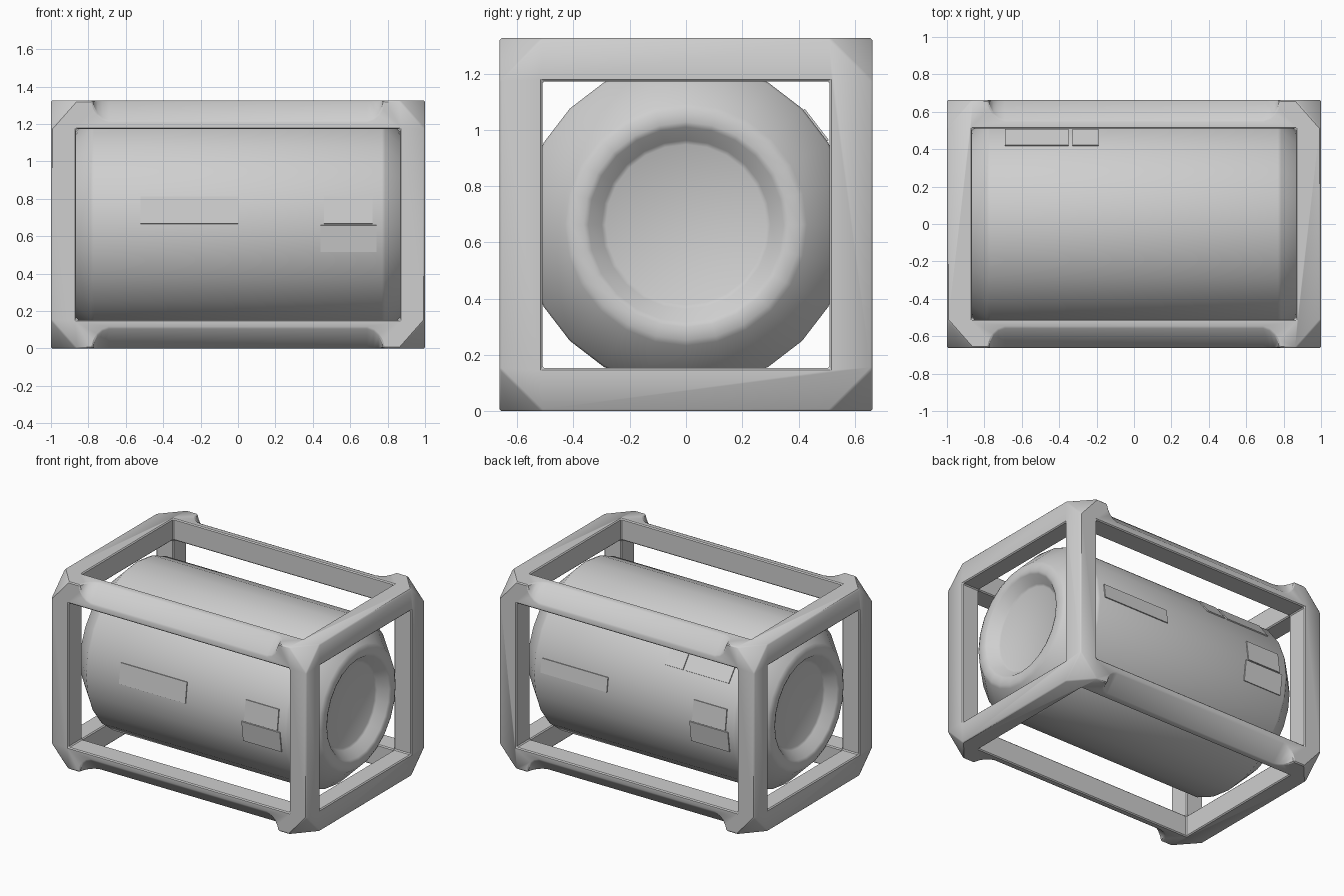
import bpy, bmesh, math
from mathutils import Vector, Matrix
from itertools import product

cube = bpy.data.objects.get("Cube")
if cube:
    bpy.data.objects.remove(cube, do_unlink=True)

MID = 0.663                      # half height and half depth of the cage
INNER = 0.51                     # half size of the openings
INNER_X = 0.865
RADIUS = 0.584                   # canister radius
SIDES = 24

grey = bpy.data.materials.new("light_grey")
grey.use_nodes = True
colour = (0.62, 0.62, 0.62, 1)
grey.diffuse_color = colour
bsdf = next(n for n in grey.node_tree.nodes if n.type == 'BSDF_PRINCIPLED')
bsdf.inputs["Base Color"].default_value = colour


def make(name, bm):
    """Turn a bmesh centred on the origin into an object at cage height."""
    bmesh.ops.recalc_face_normals(bm, faces=bm.faces)
    mesh = bpy.data.meshes.new(name)
    bm.to_mesh(mesh)
    bm.free()
    mesh.materials.append(grey)
    ob = bpy.data.objects.new(name, mesh)
    ob.location.z = MID
    bpy.context.collection.objects.link(ob)
    return ob


def box(size, matrix=Matrix()):
    bm = bmesh.new()
    bmesh.ops.create_cube(bm, size=1, matrix=matrix @ Matrix.Diagonal((*size, 1)))
    return bm


def select(ob):
    bpy.ops.object.select_all(action='DESELECT')
    ob.select_set(True)
    bpy.context.view_layer.objects.active = ob


def cut(ob, bm):
    """Subtract a helper solid and remove it again."""
    cutter = make("cutter", bm)
    cutter.hide_render = True
    mod = ob.modifiers.new("cut", 'BOOLEAN')
    mod.operation = 'DIFFERENCE'
    mod.solver = 'EXACT'
    mod.object = cutter
    bpy.context.view_layer.update()
    select(ob)
    bpy.ops.object.modifier_apply(modifier=mod.name)
    bpy.data.objects.remove(cutter, do_unlink=True)


# Cage block with its eight corners sliced off
bm = box((2, 2 * MID, 2 * MID))
for sx, sy, sz in product((-1, 1), repeat=3):
    normal = Vector((sx / (1 - INNER_X), sy / (MID - INNER), sz / (MID - INNER)))
    res = bmesh.ops.bisect_plane(
        bm, geom=bm.verts[:] + bm.edges[:] + bm.faces[:],
        plane_co=(sx * INNER_X, sy * MID, sz * MID), plane_no=normal, clear_outer=True)
    rim = [e for e in res["geom_cut"] if isinstance(e, bmesh.types.BMEdge)]
    bmesh.ops.holes_fill(bm, edges=rim, sides=0)
cage = make("cage_frame", bm)

# Openings through all three directions
for axis in range(3):
    size = [2 * INNER_X, 2 * INNER, 2 * INNER]
    size[axis] = 3
    cut(cage, box(size))

# Scooped bevels along the four long edges: (x, depth below the edge)
scoop = [(0.79, -0.05), (0.78, 0.0), (0.768, 0.03), (0.75, 0.053),
         (0.725, 0.069), (0.69, 0.078)]
outline = [(-x, d) for x, d in scoop] + [(x, d) for x, d in reversed(scoop)]
edge_distance = MID * math.sqrt(2)
for k in range(4):
    bm = bmesh.new()
    base = bm.faces.new([bm.verts.new((x, -0.3, edge_distance - d)) for x, d in outline])
    ext = bmesh.ops.extrude_face_region(bm, geom=[base])
    moved = [v for v in ext["geom"] if isinstance(v, bmesh.types.BMVert)]
    bmesh.ops.translate(bm, vec=(0, 0.6, 0), verts=moved)
    turn = Matrix.Rotation(math.radians(45 + 90 * k), 3, 'X')
    bmesh.ops.rotate(bm, verts=bm.verts, cent=(0, 0, 0), matrix=turn)
    cut(cage, bm)

bevel = cage.modifiers.new("edge_bevel", 'BEVEL')
bevel.width = 0.007
bevel.segments = 1
bevel.limit_method = 'ANGLE'
bevel.angle_limit = math.radians(40)
select(cage)
bpy.ops.object.modifier_apply(modifier=bevel.name)
bpy.ops.object.shade_smooth_by_angle(angle=math.radians(30))

# Canister with conical shoulders and dished ends, lathed about x
half = [(0.77, RADIUS), (0.787, 0.577), (0.935, 0.43), (0.946, 0.41), (0.948, 0.365),
        (0.94, 0.347), (0.88, 0.3), (0.872, 0.285)]
profile = [(-x, r) for x, r in reversed(half)] + half
bm = bmesh.new()
rings = []
for x, r in profile:
    angles = [2 * math.pi * i / SIDES for i in range(SIDES)]
    rings.append([bm.verts.new((x, r * math.cos(a), r * math.sin(a))) for a in angles])
for a, b in zip(rings, rings[1:]):
    for i in range(SIDES):
        j = (i + 1) % SIDES
        bm.faces.new((a[i], a[j], b[j], b[i]))
bm.faces.new(rings[0])
bm.faces.new(rings[-1])
canister = make("canister", bm)
select(canister)
bpy.ops.object.shade_smooth_by_angle(angle=math.radians(32))

# Thin flat plates lying on the canister facets
facet = math.pi / SIDES
apothem = RADIUS * math.cos(facet)


def plate(name, x0, x1, steps, side, height=0.145):
    """steps counts half facets above the middle; side is -1 front, 1 back."""
    place = Matrix.Rotation(side * steps * facet, 4, 'X')
    shift = Matrix.Translation(((x0 + x1) / 2, side * (apothem + 0.003), 0))
    make(name, box((x1 - x0, 0.008, height), place @ shift))


plate("front_long_plate", -0.52, 0.0, 1, -1)
plate("front_upper_plate", 0.46, 0.72, 1, -1)
plate("front_lower_plate", 0.44, 0.74, -1, -1)
plate("back_long_plate", 0.21, 0.73, 1, 1, 0.1)
plate("back_upper_plate", -0.72, -0.46, 1, 1)
plate("back_lower_plate", -0.74, -0.44, -1, 1)
plate("back_shoulder_plate", -0.69, -0.35, 5, 1, 0.14)
plate("back_shoulder_small_plate", -0.33, -0.19, 5, 1, 0.14)
